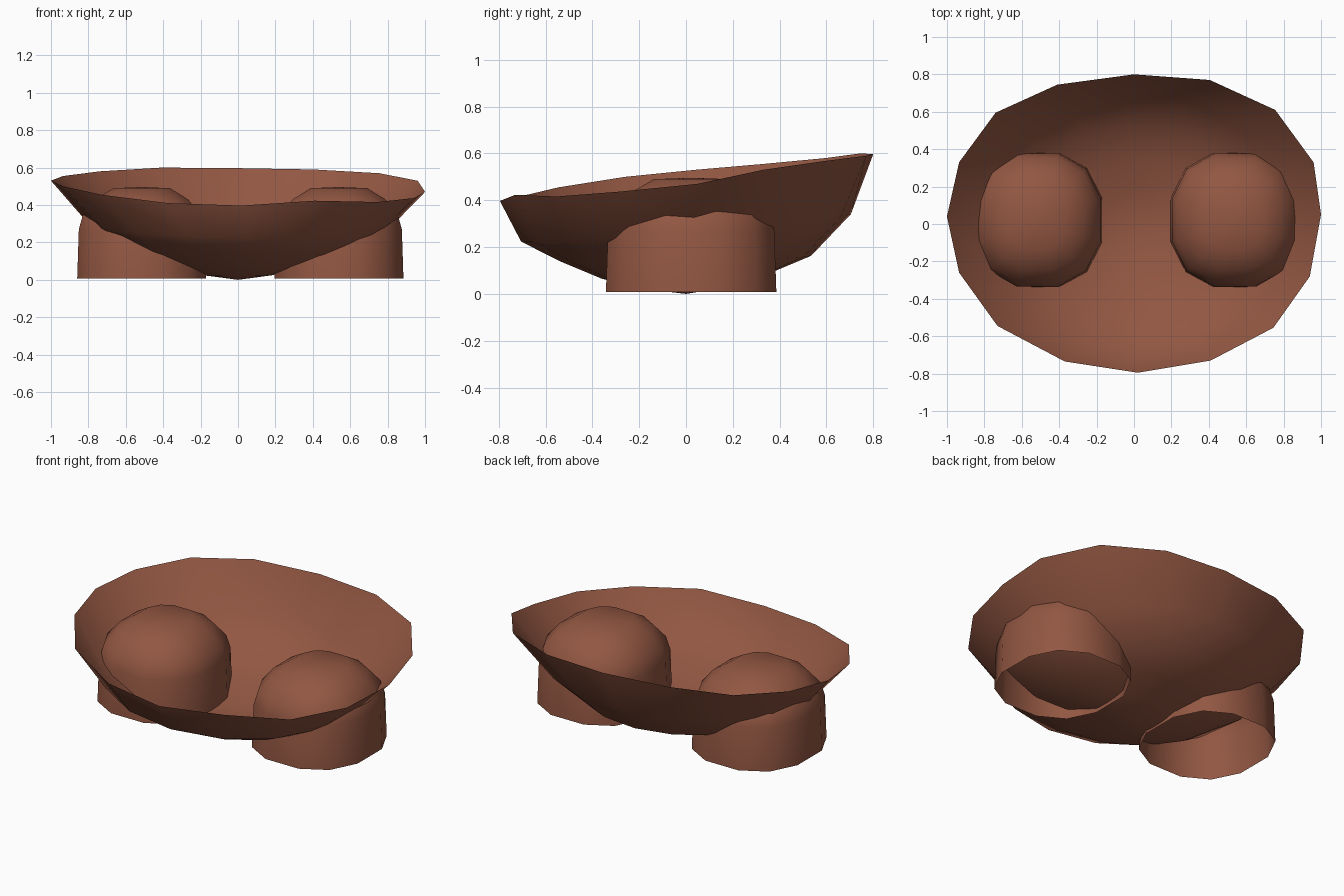
import bpy
import bmesh
import math

if "Cube" in bpy.data.objects:
    bpy.data.objects.remove(bpy.data.objects["Cube"])

brown = bpy.data.materials.new("clay_brown")
brown.diffuse_color = (0.29, 0.095, 0.055, 1)
brown.use_nodes = True
brown.node_tree.nodes["Principled BSDF"].inputs["Base Color"].default_value = brown.diffuse_color


def loft(name, rings, tip):
    """Join rings of points into a smooth open shell closed by one tip vertex."""
    bm = bmesh.new()
    loops = [[bm.verts.new(p) for p in ring] for ring in rings]
    n = len(loops[0])
    for a, b in zip(loops, loops[1:]):
        for i in range(n):
            j = (i + 1) % n
            bm.faces.new((a[i], a[j], b[j], b[i]))
    end = bm.verts.new(tip)
    for i in range(n):
        bm.faces.new((loops[-1][i], loops[-1][(i + 1) % n], end))
    bmesh.ops.recalc_face_normals(bm, faces=bm.faces)
    for f in bm.faces:
        f.smooth = True
    mesh = bpy.data.meshes.new(name)
    bm.to_mesh(mesh)
    bm.free()
    mesh.materials.append(brown)
    obj = bpy.data.objects.new(name, mesh)
    bpy.context.collection.objects.link(obj)
    return obj


# Bowl: slightly irregular tilted rim, then elliptical rings down to the tip
rim = [(1, .05, .47), (.96, .33, .53), (.755, .61, .57), (.405, .77, .59),
       (0, .8, .597), (-.41, .745, .60), (-.74, .595, .58), (-.935, .33, .555),
       (-1, .04, .53), (-.935, -.26, .50), (-.73, -.545, .455), (-.37, -.735, .41),
       (.02, -.795, .397), (.41, -.73, .423), (.745, -.555, .416), (.94, -.28, .437)]
rings = [rim]
# half width, half depth, height, rise toward the back, rise toward the left
for rx, ry, z, back, left in [(.80, .705, .282, .058, .02), (.60, .535, .15, .012, .01),
                              (.38, .36, .077, .012, .005), (.18, .17, .024, .004, 0)]:
    ring = []
    for i in range(16):
        a = 2 * math.pi * i / 16 + 0.04
        c, s = math.cos(a), math.sin(a)
        ring.append((rx * c, ry * s, z + back * s - left * c))
    rings.append(ring)
loft("bowl", rings, (0, 0, 0))


# Feet: hollow domed columns rising through the bowl, open underneath
def soft(v):
    return math.copysign(abs(v) ** 0.85, v)


def foot(name, cx):
    cy = 0.022
    rings = []
    for z, k in [(.007, 1), (.27, .975), (.35, .91), (.43, .72), (.49, .44)]:
        rings.append([(cx + .355 * k * soft(math.cos(a)), cy + .375 * k * soft(math.sin(a)), z)
                      for a in (2 * math.pi * (i + .5) / 12 for i in range(12))])
    loft(name, rings, (cx, cy, .496))


foot("left_foot", -.515)
foot("right_foot", .54)
